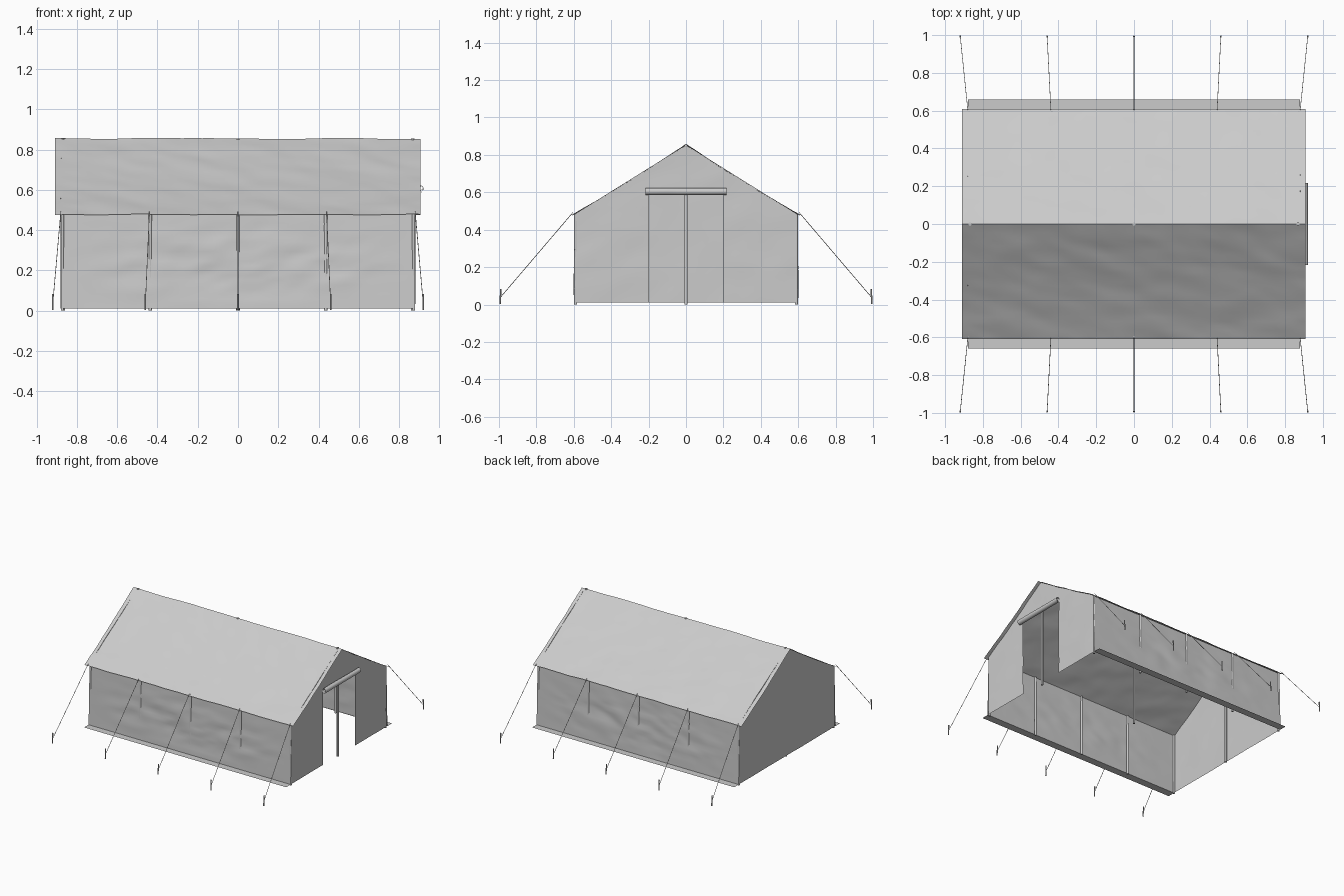
import bpy, math
from mathutils import Vector, noise

if "Cube" in bpy.data.objects:
    bpy.data.objects.remove(bpy.data.objects["Cube"])

WALL_X, WALL_Y = 0.88, 0.59
EAVE_Y, EAVE_Z, RIDGE_Z = 0.61, 0.477, 0.857
DOOR_Y, DOOR_Z = 0.2, 0.60


def rough(a, b, seed, amount):
    """Soft cloth wrinkle value."""
    p = Vector((a * 4 + seed, b * 6 - a * 1.5, seed * 1.7))
    return amount * (noise.noise(p) + 0.4 * noise.noise(p * 2.3))


def sheet(name, fn, nu, nv):
    """Cloth surface from fn(u, v), with u and v in 0..1."""
    verts = [fn(i / nu, j / nv) for i in range(nu + 1) for j in range(nv + 1)]
    w = nv + 1
    faces = [(i * w + j, (i + 1) * w + j, (i + 1) * w + j + 1, i * w + j + 1)
             for i in range(nu) for j in range(nv)]
    me = bpy.data.meshes.new(name)
    me.from_pydata(verts, [], faces)
    me.shade_smooth()
    ob = bpy.data.objects.new(name, me)
    bpy.context.collection.objects.link(ob)
    return ob


def rod(name, a, b, r, sides=12):
    """Cylinder between two points."""
    a, b = Vector(a), Vector(b)
    d = b - a
    bpy.ops.mesh.primitive_cylinder_add(vertices=sides, radius=r, depth=d.length,
                                        location=(a + b) / 2)
    ob = bpy.context.object
    ob.name = name
    ob.rotation_euler = d.to_track_quat('Z', 'Y').to_euler()
    bpy.ops.object.shade_smooth_by_angle()
    return ob


def roof_z(y):
    return RIDGE_Z - (RIDGE_Z - EAVE_Z) * abs(y) / EAVE_Y


for s, side in ((-1, "front"), (1, "back")):
    # roof slope, sagging a little between ridge and eave
    def slope(u, v):
        x = -0.91 + 1.817 * u
        z = roof_z(v * EAVE_Y) - 0.008 * math.sin(math.pi * v)
        seed = 2.0 if v == 0 else 2.0 + s * v
        return (x, s * EAVE_Y * v, z + rough(x, v, seed, 0.005))
    sheet("roof_" + side, slope, 72, 26)

    # long side wall, flaring slightly to the ground
    def wall(u, v):
        x = WALL_X * (2 * u - 1)
        y = WALL_Y + 0.012 * (1 - v)
        bulge = math.sin(math.pi * v) * math.sin(math.pi * u)
        return (x, s * (y + bulge * rough(x, v, 9 + s, 0.01)), 0.01 + 0.472 * v)
    sheet("side_wall_" + side, wall, 72, 20)

    # ground flap
    sheet("ground_flap_" + side,
          lambda u, v: (WALL_X * (2 * u - 1), s * (0.598 + 0.06 * v), 0.01), 8, 1)

    # wall poles, guy ropes and stakes
    for i in range(-2, 3):
        x = 0.436 * i
        n = f"{side}_{i + 3}"
        rod("wall_pole_" + n, (x, s * WALL_Y, 0), (x, s * WALL_Y, 0.485), 0.008)
        foot = (0.46 * i, s * 0.995, 0.035)
        rod("guy_rope_" + n, (0.44 * i, s * 0.605, 0.492), foot, 0.0018, 6)
        rod("stake_" + n, (0.46 * i, s * 0.994, 0.003),
            (0.46 * i, s * 0.99, 0.083), 0.004, 8)


def gable(name, sx, y0, y1, z0, nu, nv):
    """Part of an end wall reaching from z0 up to the roof."""
    def fn(u, v):
        y = y0 + (y1 - y0) * u
        top = min(roof_z(y) - 0.003, RIDGE_Z - 0.008)
        z = z0 + (top - z0) * v
        return (sx * WALL_X + rough(y, z, 5 + sx, 0.003), y, z)
    return sheet(name, fn, nu, nv)


# end walls: closed on the left, door opening on the right
for y0, n in ((-WALL_Y, "front"), (0, "back")):
    gable("left_end_wall_" + n, -1, y0, y0 + WALL_Y, 0.01, 16, 20)
gable("right_end_wall_front", 1, -WALL_Y, -DOOR_Y, 0.01, 12, 20)
gable("right_end_wall_back", 1, DOOR_Y, WALL_Y, 0.01, 12, 20)
gable("right_end_wall_above_door", 1, -DOOR_Y, DOOR_Y, DOOR_Z, 16, 8)


# rolled-up door, a cloth spiral
def roll(u, v):
    a = math.pi + v * 5 * math.pi
    r = 0.021 - 0.012 * v
    y = 0.217 * (2 * u - 1)
    r += rough(y, v, 3, 0.0015)
    return (0.902 + r * math.cos(a), y, 0.606 + r * math.sin(a))


sheet("door_roll", roll, 24, 50)

# centre poles under the ridge
for x, n in ((-0.868, "left"), (0, "middle"), (0.868, "right")):
    rod("ridge_pole_" + n, (x, 0, 0), (x, 0, RIDGE_Z - 0.001), 0.009)
